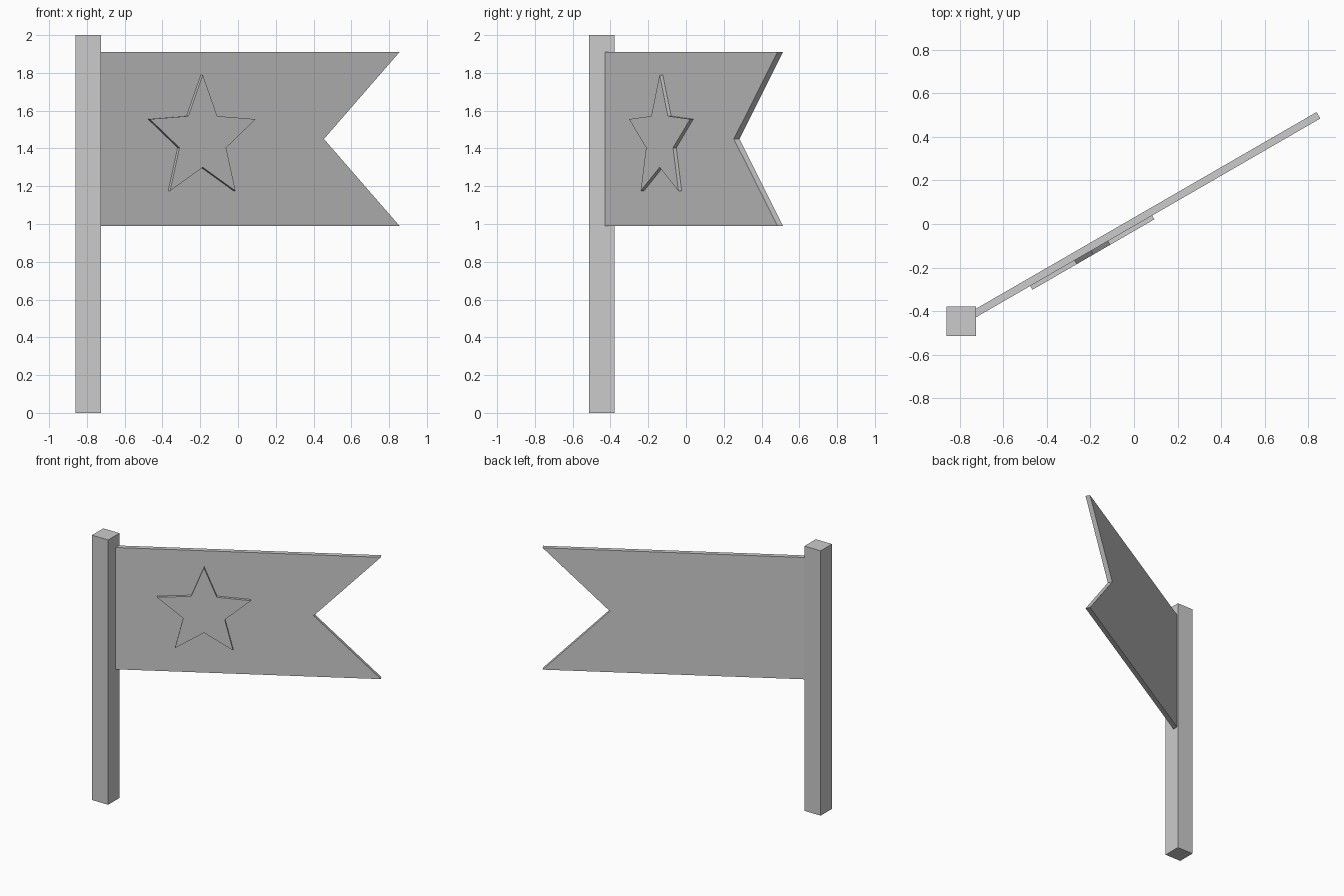
import bpy, bmesh
from math import sin, cos, pi, radians
from mathutils import Matrix

cube = bpy.data.objects.get("Cube")
if cube:
    bpy.data.objects.remove(cube, do_unlink=True)

# One plain grey for everything
GREY = (0.6, 0.6, 0.6, 1.0)
grey = bpy.data.materials.new("plain_grey")
grey.use_nodes = True
grey.diffuse_color = GREY
grey.node_tree.nodes["Principled BSDF"].inputs["Base Color"].default_value = GREY

POLE_X, POLE_Y, POLE_W, POLE_H = -0.792, -0.447, 0.135, 2.0
SWING = radians(30)
CLOTH_T = 0.034
MID_Z = 1.45


def add_prism(name, outline, front, back, matrix):
    """Extrude an outline in the local XZ plane from y=front to y=back."""
    bm = bmesh.new()
    face = bm.faces.new([bm.verts.new((x, front, z)) for x, z in outline])
    extruded = bmesh.ops.extrude_face_region(bm, geom=[face])
    verts = [g for g in extruded["geom"] if isinstance(g, bmesh.types.BMVert)]
    bmesh.ops.translate(bm, verts=verts, vec=(0, back - front, 0))
    bmesh.ops.recalc_face_normals(bm, faces=bm.faces)
    mesh = bpy.data.meshes.new(name)
    bm.to_mesh(mesh)
    bm.free()
    mesh.materials.append(grey)
    obj = bpy.data.objects.new(name, mesh)
    obj.matrix_world = matrix
    bpy.context.collection.objects.link(obj)
    return obj


at_pole = Matrix.Translation((POLE_X, POLE_Y, 0))
along_flag = at_pole @ Matrix.Rotation(SWING, 4, "Z")

# Square pole
h = POLE_W / 2
add_prism("pole", [(-h, 0), (h, 0), (h, POLE_H), (-h, POLE_H)], -h, h, at_pole)

# Swallow-tailed flag, swung back from the pole
half, tip, notch = 0.46, 1.892, 1.43
add_prism("flag", [(0, MID_Z - half), (tip, MID_Z - half), (notch, MID_Z),
                   (tip, MID_Z + half), (0, MID_Z + half)],
          -CLOTH_T / 2, CLOTH_T / 2, along_flag)

# Raised five-pointed star on the front of the flag
star_x, radii = 0.678, (0.34, 0.15)
star = [(star_x + radii[i % 2] * sin(i * pi / 5),
         MID_Z + radii[i % 2] * cos(i * pi / 5)) for i in range(10)]
add_prism("star", star, -0.037, 0, along_flag)
